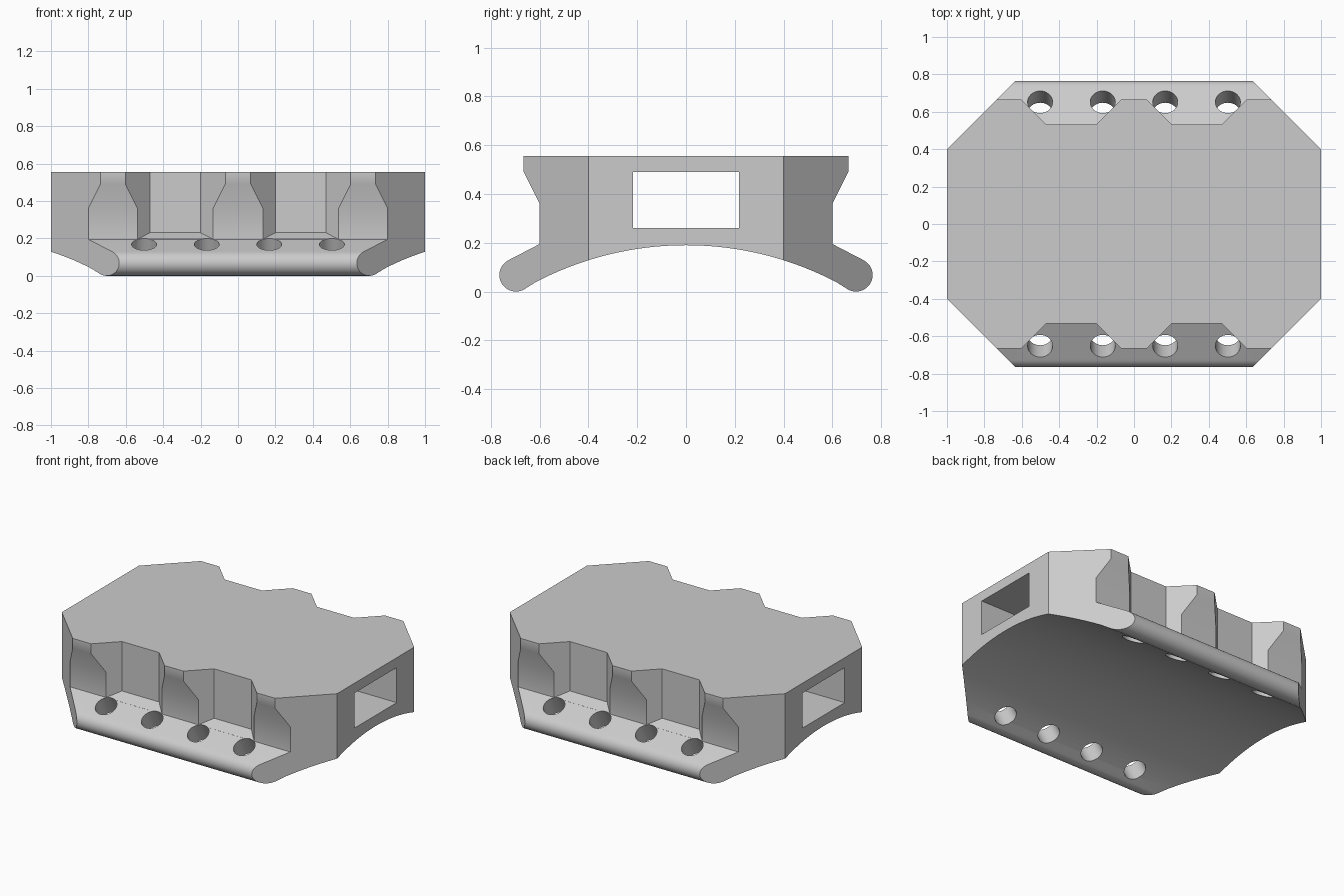
import bpy, bmesh
from math import sin, cos, radians, sqrt
from mathutils import Matrix

cube = bpy.data.objects.get("Cube")
if cube:
    bpy.data.objects.remove(cube)

grey = bpy.data.materials.new("light_grey")
grey.use_nodes = True
COLOUR = (0.6, 0.6, 0.6, 1)
grey.diffuse_color = COLOUR
grey.node_tree.nodes["Principled BSDF"].inputs["Base Color"].default_value = COLOUR


def to_object(name, bm):
    bmesh.ops.recalc_face_normals(bm, faces=bm.faces)
    mesh = bpy.data.meshes.new(name)
    bm.to_mesh(mesh)
    bm.free()
    mesh.materials.append(grey)
    obj = bpy.data.objects.new(name, mesh)
    bpy.context.collection.objects.link(obj)
    return obj


def prism(bm, points, offset):
    """Extrude a closed outline of 3D points along offset."""
    face = bm.faces.new([bm.verts.new(p) for p in points])
    ext = bmesh.ops.extrude_face_region(bm, geom=[face], use_keep_orig=True)
    verts = [v for v in ext["geom"] if isinstance(v, bmesh.types.BMVert)]
    bmesh.ops.translate(bm, verts=verts, vec=offset)


def apply_boolean(target, tool, operation):
    mod = target.modifiers.new(tool.name, "BOOLEAN")
    mod.object, mod.operation, mod.solver = tool, operation, "EXACT"
    bpy.context.view_layer.objects.active = target
    bpy.ops.object.modifier_apply(modifier=mod.name)
    bpy.data.objects.remove(tool)


# Side profile: flat top, flared shoulder, rounded flange, arched underside
TOP, TIP_Y, TIP_R, ARCH_R, ARCH_TOP = 0.555, 0.697, 0.068, 1.33, 0.19
half = [(0.665, TOP), (0.665, 0.49), (0.6, 0.36), (0.6, 0.195)]
for i in range(17):
    a = radians(62 - 180 * i / 16)
    half.append((TIP_Y + TIP_R * cos(a), TIP_R + TIP_R * sin(a)))
for i in range(1, 20):
    y = 0.65 * (1 - i / 20)
    half.append((y, ARCH_TOP - ARCH_R + sqrt(ARCH_R ** 2 - y ** 2)))
outline = half + [(0, ARCH_TOP)] + [(-y, z) for y, z in reversed(half)]
bm = bmesh.new()
prism(bm, [(-1, y, z) for y, z in outline], (2, 0, 0))
body = to_object("rail_cover_body", bm)

# Chamfered plan outline
bm = bmesh.new()
plan = [(1.1, 0.3), (1.1, -0.3), (0.5, -0.9), (-0.5, -0.9),
        (-1.1, -0.3), (-1.1, 0.3), (-0.5, 0.9), (0.5, 0.9)]
prism(bm, [(x, y, -0.2) for x, y in plan], (0, 0, 1))
apply_boolean(body, to_object("corner_trim", bm), "INTERSECT")

# Four tapered notches whose floors continue the flange slope
SLOPE = 0.52
bm = bmesh.new()
for side in (-1, 1):
    for mid in (-0.335, 0.335):
        trapezoid = [(-0.135, 0.533), (0.135, 0.533), (0.375, 0.773), (-0.375, 0.773)]
        base = [(mid + x, side * y, 0.195 - SLOPE * (y - 0.6)) for x, y in trapezoid]
        # Lift the outer edge just clear of the flange surface
        base = [(x, y, z + 0.0005) for x, y, z in base]
        prism(bm, base, (0, 0, 0.8))
apply_boolean(body, to_object("notch_cutter", bm), "DIFFERENCE")

# Screw holes bored square to the flanges
bm = bmesh.new()
for side in (-1, 1):
    for x in (-0.502, -0.167, 0.167, 0.502):
        place = (Matrix.Translation((x, side * 0.652, 0.168))
                 @ Matrix.Rotation(-side * radians(28), 4, "X"))
        bmesh.ops.create_cone(bm, cap_ends=True, segments=32, radius1=0.067,
                              radius2=0.067, depth=0.5, matrix=place)
apply_boolean(body, to_object("hole_cutter", bm), "DIFFERENCE")

# Rectangular slot running end to end
bm = bmesh.new()
bmesh.ops.create_cube(bm, size=1, matrix=Matrix.Translation((0, 0, 0.375))
                      @ Matrix.Diagonal((2.4, 0.436, 0.23, 1)))
apply_boolean(body, to_object("slot_cutter", bm), "DIFFERENCE")

# Smooth the arcs and keep the corners crisp
body.select_set(True)
bpy.context.view_layer.objects.active = body
bpy.ops.object.shade_smooth_by_angle(angle=radians(30))
